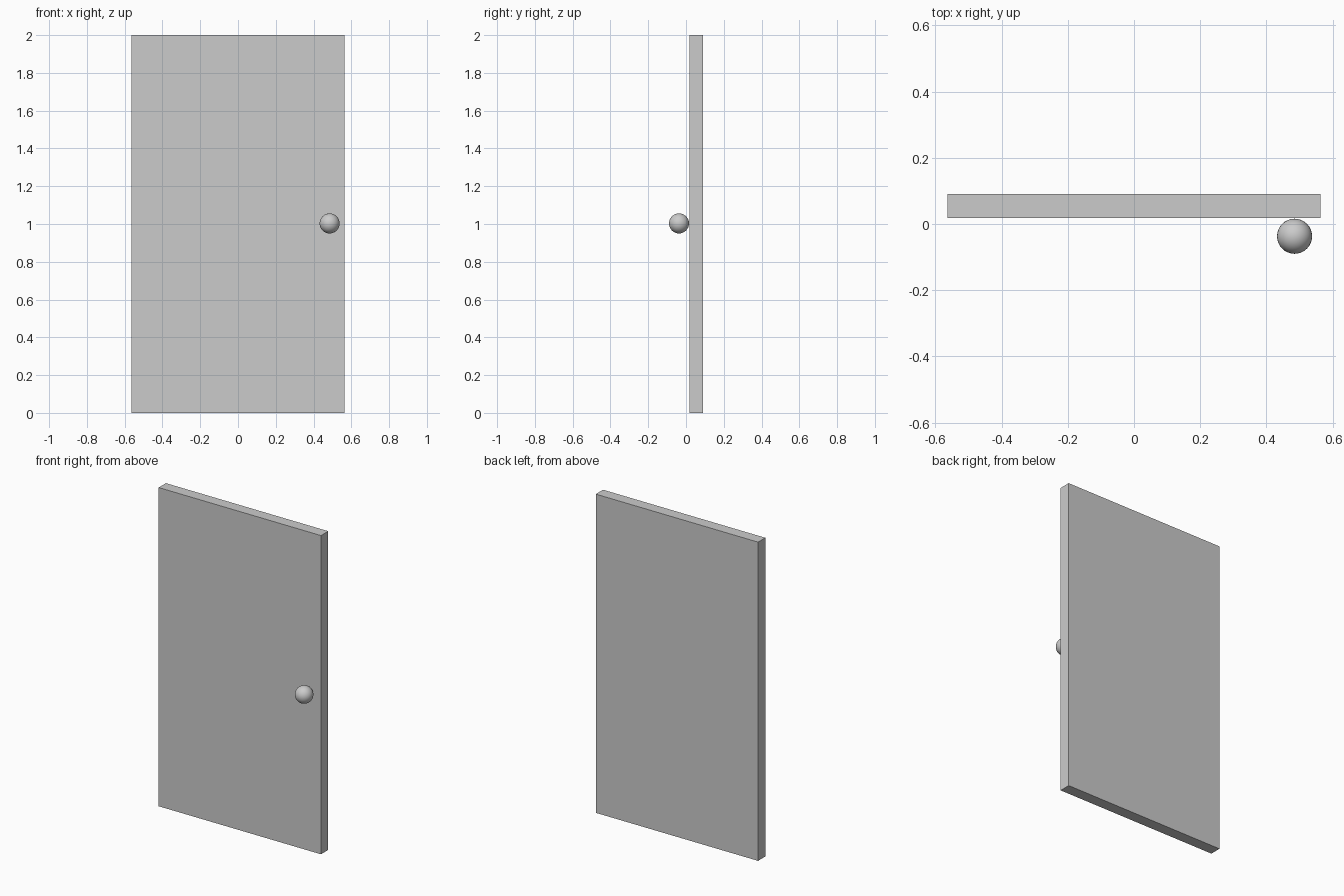
import bpy

if "Cube" in bpy.data.objects:
    bpy.data.objects.remove(bpy.data.objects["Cube"])

# Door slab: plain flat panel set behind the knob
W, Y0, Y1, H = 1.127, 0.018, 0.09, 2.0
bpy.ops.mesh.primitive_cube_add(size=1, location=(0, (Y0 + Y1) / 2, H / 2))
door = bpy.context.object
door.name = "door_panel"
door.scale = (W, Y1 - Y0, H)
bpy.ops.object.transform_apply(location=False, rotation=False, scale=True)

# Round knob resting against the front face, near the right edge
R = 0.053
bpy.ops.mesh.primitive_uv_sphere_add(segments=32, ring_count=16, radius=R,
                                     location=(0.485, -0.09 + R, 1.003))
knob = bpy.context.object
knob.name = "door_knob"
bpy.ops.object.shade_smooth()
